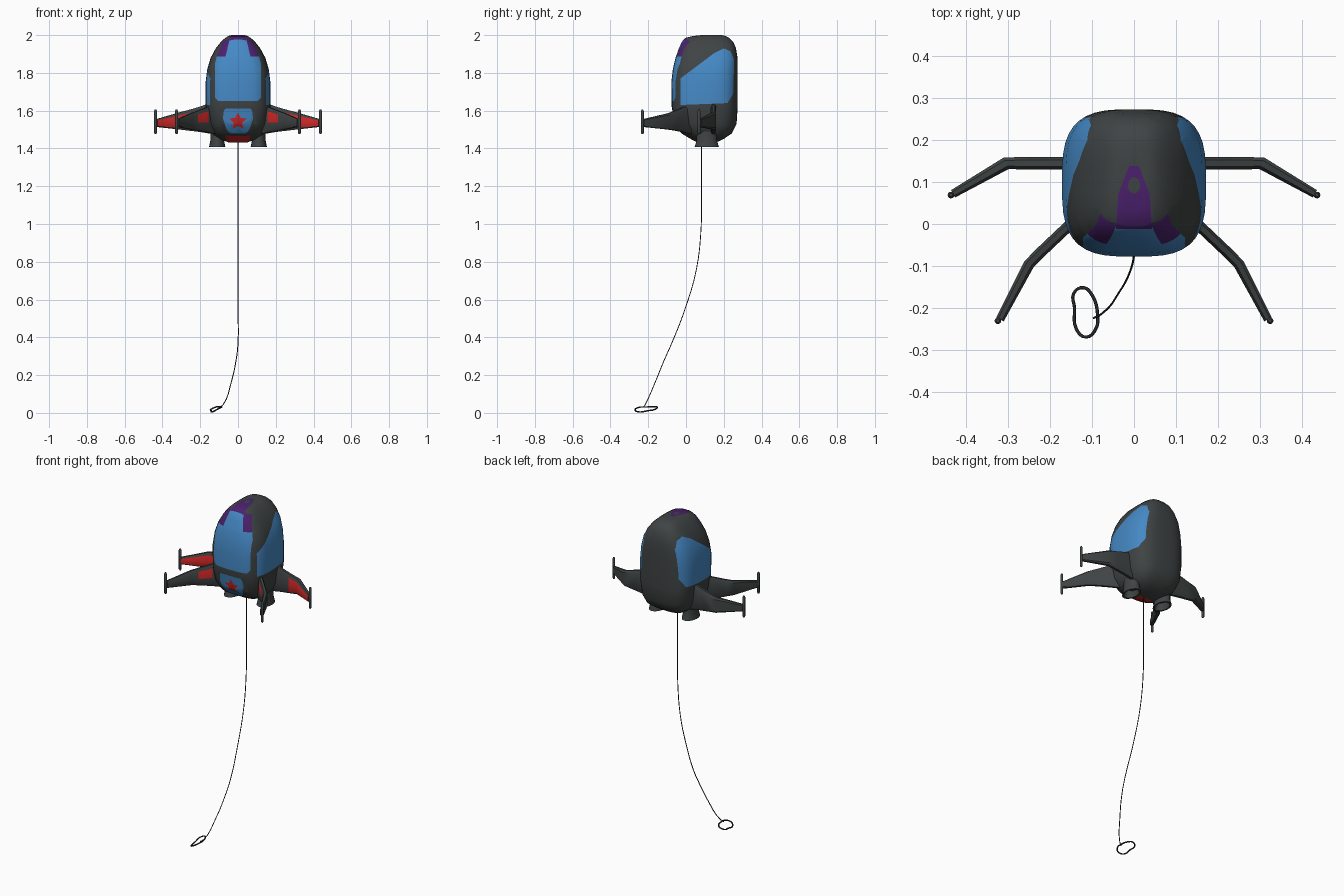
import bpy, bmesh, math
from mathutils import Vector

if "Cube" in bpy.data.objects:
    bpy.data.objects.remove(bpy.data.objects["Cube"])


def mat(name, rgb):
    m = bpy.data.materials.new(name)
    m.diffuse_color = (*rgb, 1)
    m.use_nodes = True
    m.node_tree.nodes["Principled BSDF"].inputs["Base Color"].default_value = m.diffuse_color
    return m


GREY = mat("dark grey", (0.05, 0.057, 0.057))
BLUE = mat("blue", (0.06, 0.25, 0.56))
PURPLE = mat("purple", (0.07, 0.015, 0.15))
RED = mat("red", (0.62, 0.02, 0.02))
CORD = mat("cord black", (0.02, 0.022, 0.024))


def finish(name, bm, mats, angle=35):
    bmesh.ops.recalc_face_normals(bm, faces=bm.faces)
    me = bpy.data.meshes.new(name)
    bm.to_mesh(me)
    bm.free()
    ob = bpy.data.objects.new(name, me)
    bpy.context.collection.objects.link(ob)
    for m in mats:
        me.materials.append(m)
    bpy.ops.object.select_all(action='DESELECT')
    ob.select_set(True)
    bpy.context.view_layer.objects.active = ob
    bpy.ops.object.shade_smooth_by_angle(angle=math.radians(angle))
    return ob


def loft(bm, rings):
    """Skin closed rings and cap both ends; returns faces per band."""
    vs = [[bm.verts.new(p) for p in r] for r in rings]
    n = len(vs[0])
    bands = [[bm.faces.new((a[i], a[(i + 1) % n], b[(i + 1) % n], b[i])) for i in range(n)]
             for a, b in zip(vs, vs[1:])]
    bm.faces.new(vs[0][::-1])
    bm.faces.new(vs[-1])
    return bands


def inside(p, poly):
    hit = False
    for (x1, y1), (x2, y2) in zip(poly, poly[1:] + poly[:1]):
        if (y1 > p[1]) != (y2 > p[1]) and p[0] < (x2 - x1) * (p[1] - y1) / (y2 - y1) + x1:
            hit = not hit
    return hit


def paint(bm, poly, u, v, where, index):
    """Cut an outline (in axes u, v) into the skin and colour the faces inside it."""
    lo = [min(p[k] for p in poly) for k in (0, 1)]
    hi = [max(p[k] for p in poly) for k in (0, 1)]

    def near(f):
        return where(f.calc_center_median()) and all(
            min(w.co[a] for w in f.verts) <= hi[k] and max(w.co[a] for w in f.verts) >= lo[k]
            for k, a in enumerate((u, v)))
    for p, q in zip(poly, poly[1:] + poly[:1]):
        co, no = Vector(), Vector()
        co[u], co[v] = p
        no[u], no[v] = q[1] - p[1], p[0] - q[0]
        fs = [f for f in bm.faces if near(f)]
        geom = list({e for f in fs for e in f.verts}) + list({e for f in fs for e in f.edges}) + fs
        bmesh.ops.bisect_plane(bm, geom=geom, plane_co=co, plane_no=no, dist=1e-5)
    for f in bm.faces:
        c = f.calc_center_median()
        if where(c) and inside((c[u], c[v]), poly):
            f.material_index = index


def both(half):
    """Close a right-hand outline by mirroring it in x."""
    return half + [(-x, y) for x, y in reversed(half)]


# --- capsule body: z, half width, front y, back y
SECTIONS = [(1.432, .05, .06, .16), (1.45, .10, .025, .2), (1.48, .14, -.025, .243),
            (1.53, .16, -.06, .268), (1.62, .172, -.076, .274), (1.75, .172, -.078, .274),
            (1.82, .163, -.07, .274), (1.88, .145, -.056, .273), (1.93, .118, -.038, .265),
            (1.965, .09, -.022, .25), (1.985, .068, -.005, .23), (1.995, .052, .035, .21),
            (2.0, .036, .08, .19)]


def ring(z, w, yf, yb, n=40, e=2 / 3.2):
    pts = []
    for i in range(n):
        a = math.tau * (i + .5) / n
        c, s = math.cos(a), math.sin(a)
        pts.append((w * math.copysign(abs(c) ** e, c),
                    (yf + yb) / 2 + (yb - yf) / 2 * math.copysign(abs(s) ** e, s), z))
    return pts


bm = bmesh.new()
loft(bm, [ring(*s) for s in SECTIONS])
front = lambda c: c.y < .045 and c.z < 1.99
# side windows
window = [(-.03, 1.63), (.22, 1.64), (.25, 1.69), (.255, 1.87), (.235, 1.915), (.2, 1.93),
          (.15, 1.905), (-.03, 1.77)]
for s in (1, -1):
    paint(bm, window, 1, 2, lambda c: c.x * s > .05, 1)
# windscreen, with brow panels beside its top
paint(bm, both([(.105, 1.65), (.122, 1.67), (.122, 1.85), (.112, 1.888), (.066, 1.888), (.043, 1.982)]),
      0, 2, lambda c: c.y < -.005, 1)
for s in (1, -1):
    paint(bm, [(s * x, z) for x, z in [(.043, 1.982), (.08, 1.967), (.112, 1.888), (.066, 1.888)]],
          0, 2, front, 2)
# roof stripe with an oval hole
roof = lambda c: c.z > 1.97
paint(bm, both([(.043, -.012), (.038, .07), (.012, .138)]), 0, 1, roof, 2)
paint(bm, [(.015 * math.cos(i * math.tau / 10), .092 + .02 * math.sin(i * math.tau / 10))
           for i in range(10)], 0, 1, roof, 0)
# nose badge with star, red chin
paint(bm, both([(.04, 1.478), (.06, 1.5), (.08, 1.56), (.075, 1.6), (.066, 1.612)]), 0, 2, front, 1)
star = [((.048, .024)[i % 2] * math.sin(i * math.pi / 5),
         1.543 + (.048, .024)[i % 2] * math.cos(i * math.pi / 5)) for i in range(10)]
paint(bm, star, 0, 2, front, 3)
paint(bm, both([(.068, -.002), (.05, .09)]), 0, 1, lambda c: c.z < 1.475, 3)
finish("capsule_body", bm, [GREY, BLUE, PURPLE, RED])


# --- swept wings: x, y, top z, bottom z, half thickness
def wing(name, stations, side, red_bands, red_strips):
    bm = bmesh.new()
    pts = [Vector(s[:2]) for s in stations]
    rings = []
    for i, (x, y, zt, zb, t) in enumerate(stations):
        d = (pts[min(i + 1, len(pts) - 1)] - pts[max(i - 1, 0)]).normalized()
        b = .1 * (zt - zb)
        prof = [(1, zb + b), (1, zb + .4 * (zt - zb)), (1, zt - 1.6 * b), (.5, zt), (-.5, zt),
                (-1, zt - b), (-1, zb + b), (-.5, zb), (.5, zb)]
        rings.append([(side * (x + d.y * t * k), y - d.x * t * k, z) for k, z in prof])
    bands = loft(bm, rings)
    for k in red_bands:
        for j in red_strips:
            bands[k][j].material_index = 1
    finish(name, bm, [GREY, RED])
    # upright tip rod
    bm = bmesh.new()
    cx, cy = side * (stations[-1][0] + .005), stations[-1][1] - .003
    loft(bm, [[(cx + r * math.cos(a * math.tau / 12), cy + r * math.sin(a * math.tau / 12), z)
               for a in range(12)] for z, r in ((1.476, .004), (1.484, .008), (1.598, .008), (1.606, .004))])
    finish(name + "_tip_rod", bm, [GREY])


REAR = [(.13, .145, 1.648, 1.475, .015), (.2, .145, 1.622, 1.487, .015), (.25, .145, 1.607, 1.493, .015),
        (.305, .145, 1.592, 1.5, .015), (.432, .072, 1.555, 1.514, .01)]
FRONT = [(.12, .03, 1.635, 1.475, .013), (.165, -.013, 1.618, 1.486, .013), (.222, -.067, 1.596, 1.496, .013),
         (.25, -.095, 1.586, 1.5, .013), (.32, -.228, 1.555, 1.514, .01)]
for s, label in ((1, "right"), (-1, "left")):
    wing(label + "_rear_wing", REAR, s, (2, 3), (0, 1))
    wing(label + "_front_wing", FRONT, s, (1,), (1,))
    # hollow thruster nozzle
    bm = bmesh.new()
    loft(bm, [[(s * .11 + .043 * r * math.cos(a * math.tau / 20), .11 + .064 * r * math.sin(a * math.tau / 20), z)
               for a in range(20)]
              for r, z in ((.85, 1.49), (.85, 1.44), (1, 1.408), (.82, 1.408), (.65, 1.45))])
    finish(label + "_thruster", bm, [GREY])


# --- hanging cord and hand loop
def tube(name, pts, radius, cyclic):
    cu = bpy.data.curves.new(name, 'CURVE')
    cu.dimensions = '3D'
    sp = cu.splines.new('BEZIER')
    sp.bezier_points.add(len(pts) - 1)
    for b, p in zip(sp.bezier_points, pts):
        b.co = p
        b.handle_left_type = b.handle_right_type = 'AUTO'
    sp.use_cyclic_u = cyclic
    sp.resolution_u = 4
    cu.bevel_depth = radius
    cu.bevel_resolution = 1
    cu.use_fill_caps = True
    cu.materials.append(CORD)
    bpy.context.collection.objects.link(bpy.data.objects.new(name, cu))


tube("cord", [(0, .082, 1.45), (0, .082, 1.2), (0, .08, .98), (0, .055, .76), (0, -.005, .55),
              (0, -.075, .37), (-.01, -.115, .28), (-.035, -.162, .165), (-.078, -.215, .045),
              (-.097, -.225, .03)], .0025, False)
tube("hand_loop", [(-.12, -.152, .03), (-.144, -.166, .018), (-.142, -.2, .012), (-.138, -.25, .005),
                   (-.115, -.27, .016), (-.091, -.25, .029), (-.087, -.215, .031), (-.1, -.17, .033)],
     .004, True)
